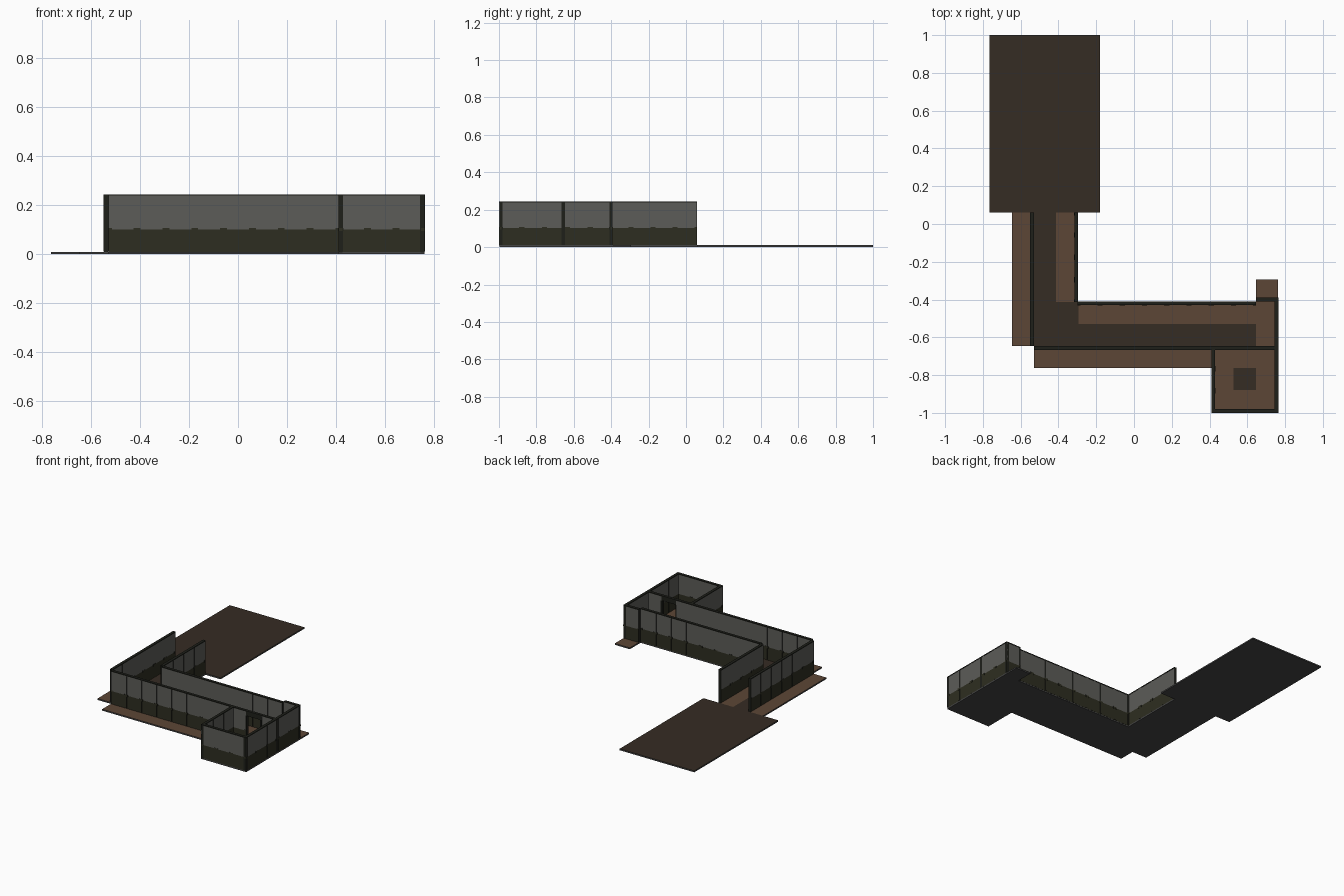
import bpy, bmesh
from mathutils import Vector

if "Cube" in bpy.data.objects:
    bpy.data.objects.remove(bpy.data.objects["Cube"])

def material(name, rgb):
    m = bpy.data.materials.new(name)
    m.diffuse_color = (*rgb, 1)
    m.use_nodes = True
    m.node_tree.nodes["Principled BSDF"].inputs["Base Color"].default_value = m.diffuse_color
    return m

BROWN = material("brown floor", (0.107, 0.061, 0.037))
DARK = material("dark floor", (0.036, 0.025, 0.017))
EDGE = material("slab grey", (0.06, 0.06, 0.06))
GREY = material("wall grey", (0.107, 0.107, 0.098))
OLIVE = material("wall olive", (0.027, 0.027, 0.015))
FRAME = material("frame black", (0.013, 0.014, 0.010))

FLOOR, SPLIT, TOP, MODULE = 0.012, 0.102, 0.245, 0.1175

def box(bm, lo, hi, rule):
    lo, hi = Vector(lo), Vector(hi)
    made = bmesh.ops.create_cube(bm, size=1)["verts"]
    for v in made:
        v.co = (lo + hi) / 2 + v.co * (hi - lo)
    bm.normal_update()
    for f in {f for v in made for f in v.link_faces}:
        f.material_index = rule(f.normal)

def finish(bm, name, mats):
    me = bpy.data.meshes.new(name)
    bm.to_mesh(me)
    bm.free()
    for m in mats:
        me.materials.append(m)
    bpy.context.collection.objects.link(bpy.data.objects.new(name, me))

def floor(name, top, rects):
    bm = bmesh.new()
    for x0, x1, y0, y1 in rects:
        box(bm, (x0, y0, 0), (x1, y1, 0.01), lambda n: 0 if n.z > 0.5 else 1)
    finish(bm, name, [top, EDGE])

def wall(name, axis, a, b, c, door=None):
    """Panelled wall along axis 0 (x) or 1 (y), from a to b, centred on c."""
    bm = bmesh.new()

    def part(s, e, z0, z1, half, face):
        lo, hi = [0, 0, z0], [0, 0, z1]
        lo[axis], hi[axis] = s, e
        lo[1 - axis], hi[1 - axis] = c - half, c + half
        box(bm, lo, hi, lambda n: face if abs(n[1 - axis]) > 0.5 else 2)

    def panels(s, e):
        part(s, e, FLOOR - 0.004, SPLIT, 0.008, 1)
        part(s, e, SPLIT, TOP - 0.006, 0.008, 0)
        part(s, e, TOP - 0.006, TOP, 0.010, 2)
        count = max(1, round((e - s) / MODULE))
        for i in range(count + 1):
            p = s + (e - s) * i / count
            l, r = max(s, p - 0.006), min(e, p + 0.006)
            # slim ribs at the panel joints, with a rounded-corner bump
            part(l, r, FLOOR, SPLIT, 0.010, 1)
            part(l, r, SPLIT, TOP - 0.006, 0.010, 0)
            part(max(s, p - 0.014), min(e, p + 0.014), SPLIT - 0.008, SPLIT + 0.005, 0.0105, 1)

    if door:
        panels(a, door[0])
        panels(door[1], b)
        part(door[0], door[1], 0.21, TOP, 0.010, 2)      # lintel
        for p in door:
            part(p - 0.005, p + 0.005, 0.01, 0.21, 0.011, 2)  # jambs
    else:
        panels(a, b)
    finish(bm, name, [GREY, OLIVE, FRAME])

# Floors
floor("yard_slab", DARK, [(-0.765, -0.18, 0.062, 1.0)])
floor("path_strip", DARK, [
    (-0.53, -0.413, -0.413, 0.062), (-0.53, -0.295, -0.53, -0.413),
    (-0.53, 0.645, -0.647, -0.53)])
floor("room_centre_tile", DARK, [(0.527, 0.645, -0.88, -0.762)])
floor("corridor_floor", BROWN, [
    (-0.647, -0.53, -0.647, 0.062), (-0.413, -0.298, -0.413, 0.062),
    (-0.295, 0.645, -0.53, -0.413), (-0.53, 0.41, -0.763, -0.647),
    (0.645, 0.763, -0.647, -0.293)])
floor("room_floor", BROWN, [
    (0.41, 0.527, -0.998, -0.647), (0.645, 0.763, -0.998, -0.647),
    (0.527, 0.645, -0.998, -0.88), (0.527, 0.645, -0.762, -0.647)])

# Corridor walls
wall("left_wall", 1, -0.647, 0.06, -0.54)
wall("inner_side_wall", 1, -0.413, 0.06, -0.306)
wall("inner_back_wall", 0, -0.298, 0.645, -0.42)
wall("front_corridor_wall", 0, -0.53, 0.763, -0.656, door=(0.53, 0.645))
wall("end_wall", 0, 0.645, 0.763, -0.40)

# Room walls
wall("right_wall", 1, -1.0, -0.39, 0.754)
wall("room_left_wall", 1, -1.0, -0.65, 0.42)
wall("room_front_wall", 0, 0.413, 0.763, -0.99)
